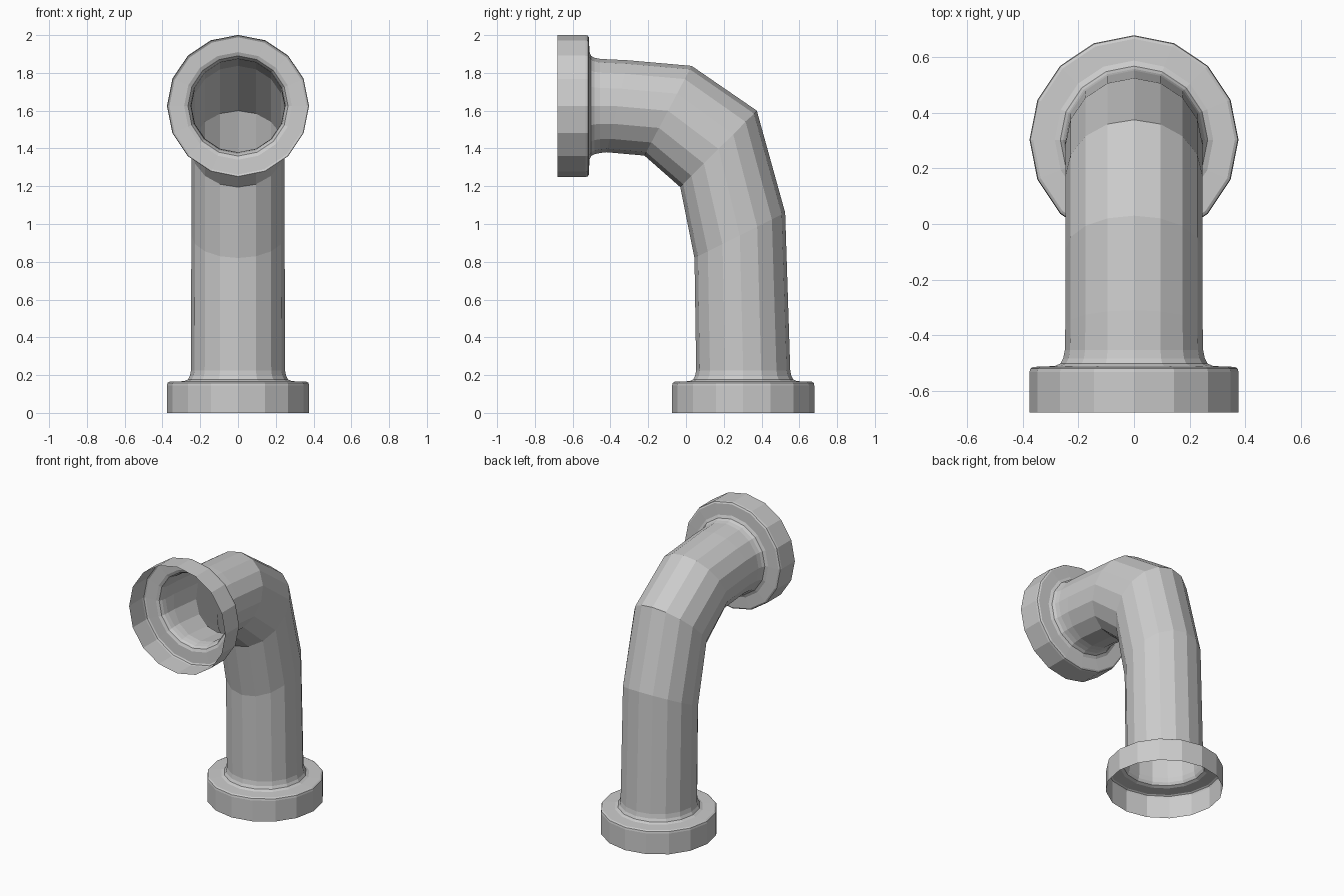
import bpy, bmesh, math

if "Cube" in bpy.data.objects:
    bpy.data.objects.remove(bpy.data.objects["Cube"])

SIDES = 16
R = 0.247  # pipe radius

# flange profile: (radius, distance from the open end)
FLANGE = [(0.376, 0), (0.376, 0.146), (0.373, 0.159), (0.363, 0.165),
          (0.285, 0.168), (0.265, 0.177), (0.255, 0.195), (0.249, 0.225)]

# elbow sections in the side plane: inner (y, z), outer (y, z)
BEND = [((0.045, 0.82), (0.525, 1.06)),
        ((-0.03, 1.195), (0.375, 1.60)),
        ((-0.22, 1.362), (0.03, 1.837)),
        ((-0.42, 1.38), (-0.31, 1.867))]


def add_ring(bm, inner, outer, rx):
    """Elliptical section spanning inner to outer in the y-z plane."""
    cy, cz = (inner[0] + outer[0]) / 2, (inner[1] + outer[1]) / 2
    uy, uz = (outer[0] - inner[0]) / 2, (outer[1] - inner[1]) / 2
    ring = []
    for i in range(SIDES):
        a = 2 * math.pi * i / SIDES
        s = math.sin(a)
        ring.append(bm.verts.new((rx * math.cos(a), cy + uy * s, cz + uz * s)))
    return ring


def build(name, sections):
    """Loft one open, thin shell through all sections."""
    bm = bmesh.new()
    rings = [add_ring(bm, *s) for s in sections]
    for a, b in zip(rings, rings[1:]):
        for i in range(SIDES):
            j = (i + 1) % SIDES
            bm.faces.new((a[i], a[j], b[j], b[i]))
    bm.normal_update()
    mesh = bpy.data.meshes.new(name)
    bm.to_mesh(mesh)
    bm.free()
    obj = bpy.data.objects.new(name, mesh)
    bpy.context.collection.objects.link(obj)
    return obj


# bottom flange, elbow, then front flange in one continuous shell
CY, CZ = 0.303, 1.625
bottom = [((CY - r, d), (CY + r, d), r) for r, d in FLANGE]
elbow = [(i, o, R) for i, o in BEND]
front = [((d - 0.679, CZ - r), (d - 0.679, CZ + r), r) for r, d in reversed(FLANGE)]
build("flanged_elbow_pipe", bottom + elbow + front)
